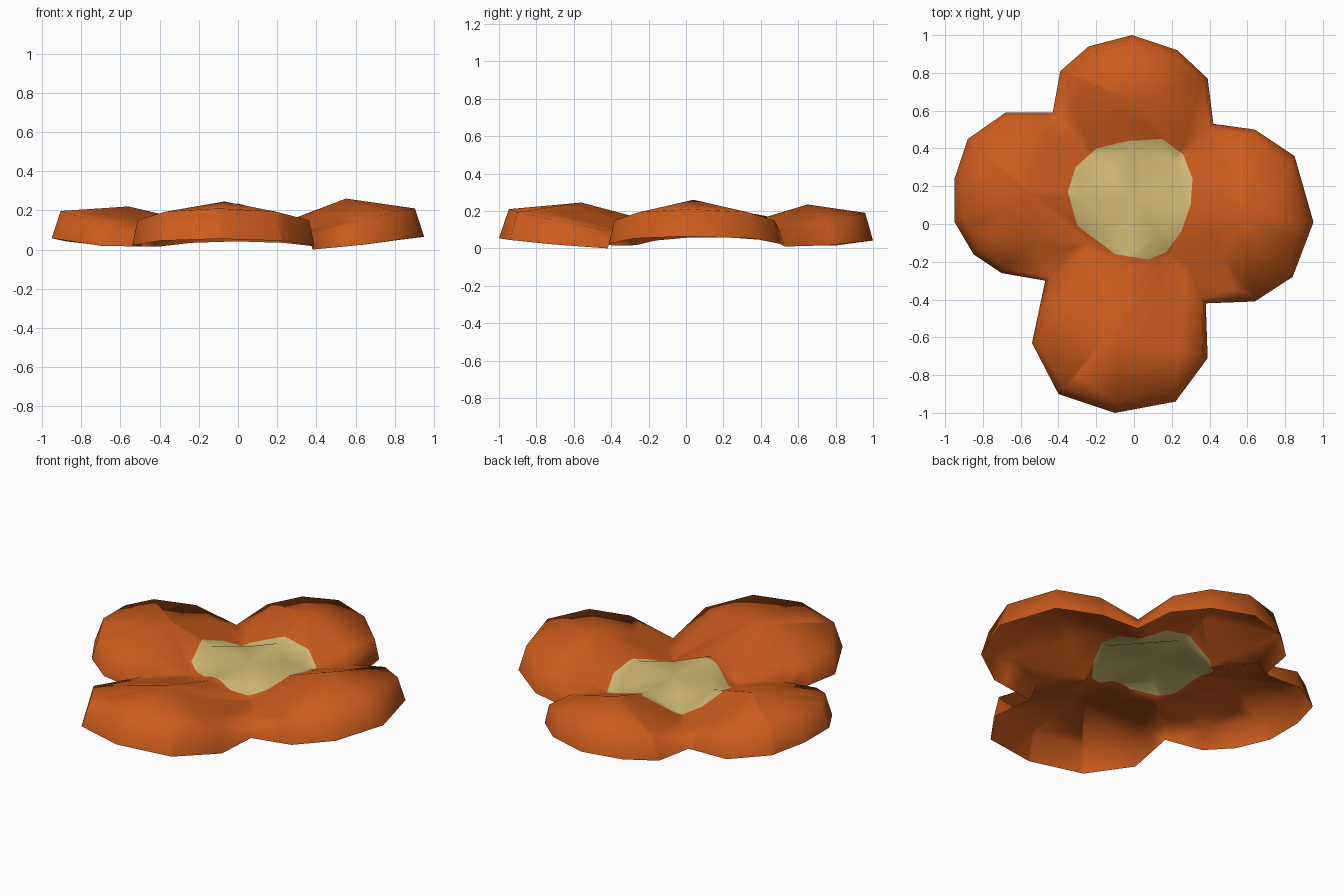
import bpy, bmesh, math
from mathutils import Vector

if "Cube" in bpy.data.objects:
    bpy.data.objects.remove(bpy.data.objects["Cube"])


def material(name, color):
    m = bpy.data.materials.new(name)
    m.diffuse_color = (*color, 1)
    m.use_nodes = True
    m.node_tree.nodes["Principled BSDF"].inputs["Base Color"].default_value = m.diffuse_color
    return m


# Hub and the four notches between petals (back left, back right, front right, front left)
HUB = Vector((0, 0.12, 0.145))
NOTCHES = [(-0.43, 0.59, 0.015), (0.42, 0.53, 0.01), (0.38, -0.42, 0.0), (-0.47, -0.30, 0.015)]

# Each petal: crown point, rim height, hem height, hem outline running clockwise between two notches
PETALS = [
    ((0.0, 0.65, 0.235), 0.19, 0.042,
     [(-0.39, 0.81), (-0.24, 0.94), (-0.01, 1.0), (0.23, 0.92), (0.39, 0.77)]),
    ((0.55, 0.04, 0.26), 0.21, 0.065,
     [(0.64, 0.50), (0.85, 0.36), (0.95, 0.01), (0.84, -0.28), (0.64, -0.41)]),
    ((-0.07, -0.56, 0.245), 0.21, 0.055,
     [(0.39, -0.71), (0.22, -0.94), (-0.10, -1.0), (-0.40, -0.90), (-0.54, -0.63)]),
    ((-0.56, 0.16, 0.22), 0.20, 0.06,
     [(-0.70, -0.26), (-0.85, -0.16), (-0.95, 0.01), (-0.95, 0.24), (-0.88, 0.45), (-0.68, 0.59)]),
]

# Outline of the pale centre patch, clockwise
PATCH = [(0.15, 0.45), (0.26, 0.37), (0.31, 0.24), (0.30, 0.10), (0.25, -0.04), (0.17, -0.15),
         (0.08, -0.19), (-0.10, -0.16), (-0.30, -0.01), (-0.35, 0.17), (-0.31, 0.30),
         (-0.20, 0.40), (-0.03, 0.44)]

bm = bmesh.new()


def between(a, b, t, z):
    p = Vector(a).lerp(Vector(b), t)
    return bm.verts.new((p.x, p.y, z))


hub = bm.verts.new(HUB)
notches = [bm.verts.new(n) for n in NOTCHES]
shoulders = [between(HUB, n, 0.33, 0.138) for n in NOTCHES]
valleys = [between(HUB, n, 0.52, 0.08) for n in NOTCHES]
lips = [between(HUB, n, 0.94, 0.088) for n in NOTCHES]

# Petal domes: crown fan, rolled rim, downturned hem and the slope to the hub
for k, (crown_co, rim_z, hem_z, outline) in enumerate(PETALS):
    j = (k + 1) % 4
    crown_co = Vector(crown_co)
    crown = bm.verts.new(crown_co)
    root = between(HUB, crown_co, 0.5, 0.155)
    hem, rim = [], []
    for i, (x, y) in enumerate(outline):
        arch = math.sin(math.pi * (i + 1) / (len(outline) + 1))
        o = Vector((x, y, 0.003 + (hem_z - 0.003) * arch ** 1.5))
        hem.append(bm.verts.new(o))
        rim.append(between(o, crown_co, 0.04 + 0.08 * arch ** 2, rim_z - 0.12 * (1 - arch)))
    for i in range(len(outline) - 1):
        bm.faces.new((hem[i], hem[i + 1], rim[i + 1], rim[i]))
        bm.faces.new((rim[i], rim[i + 1], crown))
    for c, h, r in ((k, hem[0], rim[0]), (j, hem[-1], rim[-1])):
        n, p, v, s = notches[c], lips[c], valleys[c], shoulders[c]
        flank = between(NOTCHES[c], crown_co, 0.27, 0.125)
        for face in ((n, h, r, p), (p, r, flank), (r, crown, flank), (p, flank, v), (flank, crown, v),
                     (v, crown, root), (v, root, s), (s, root, hub)):
            bm.faces.new(face)

# Cut the patch outline into the sheet
planes = []
for a, b in zip(PATCH, PATCH[1:] + PATCH[:1]):
    planes.append((Vector((*a, 0)), Vector((a[1] - b[1], b[0] - a[0], 0)).normalized()))


def inside(face, limits):
    c = face.calc_center_median()
    return all((c - co).dot(no) < 1e-5 for co, no in limits)


for i, (co, no) in enumerate(planes):
    faces = [f for f in bm.faces if inside(f, planes[:i])]
    edges = {e for f in faces for e in f.edges}
    verts = {v for f in faces for v in f.verts}
    bmesh.ops.bisect_plane(bm, geom=list(verts) + list(edges) + faces, dist=1e-5, plane_co=co, plane_no=no)
bmesh.ops.recalc_face_normals(bm, faces=bm.faces[:])
if sum(f.normal.z * f.calc_area() for f in bm.faces) < 0:
    bmesh.ops.reverse_faces(bm, faces=bm.faces[:])
for f in bm.faces:
    f.smooth = True
    f.material_index = 1 if inside(f, planes) else 0

mesh = bpy.data.meshes.new("flower_petals")
bm.to_mesh(mesh)
bm.free()
mesh.materials.append(material("burnt orange", (0.60, 0.105, 0.012)))
mesh.materials.append(material("pale yellow", (0.65, 0.50, 0.18)))
flower = bpy.data.objects.new("flower_petals", mesh)
bpy.context.collection.objects.link(flower)
